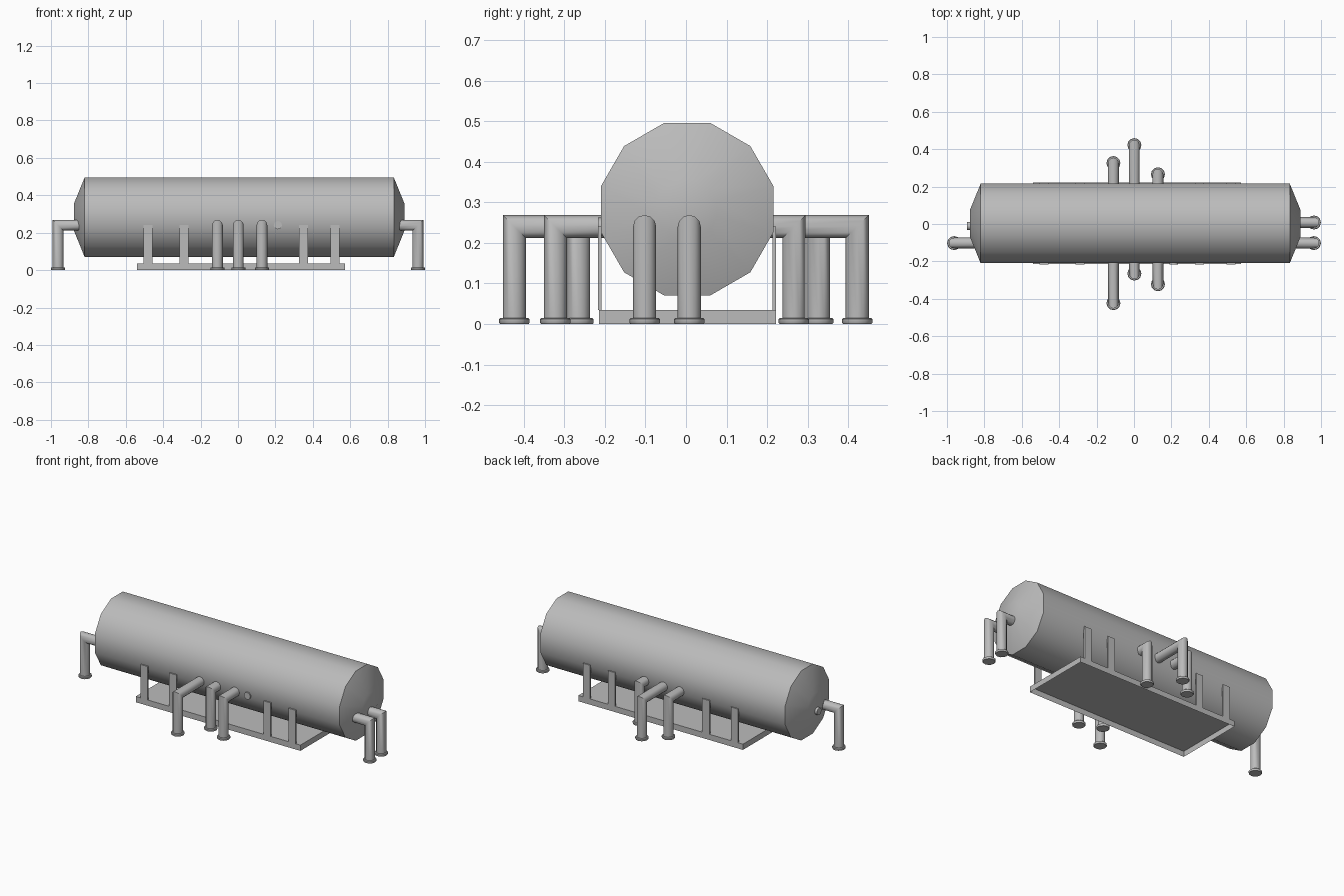
import bpy, bmesh, math
from mathutils import Vector

cube = bpy.data.objects.get("Cube")
if cube:
    bpy.data.objects.remove(cube, do_unlink=True)

grey = bpy.data.materials.new("plain_grey")
grey.use_nodes = True
grey.diffuse_color = (0.5, 0.5, 0.5, 1)
grey.node_tree.nodes["Principled BSDF"].inputs["Base Color"].default_value = (0.5, 0.5, 0.5, 1)

SIDES = 12
PIPE_R, PIPE_Z = 0.0285, 0.24


def finish(name, bm, smooth=True):
    bmesh.ops.recalc_face_normals(bm, faces=bm.faces)
    mesh = bpy.data.meshes.new(name)
    bm.to_mesh(mesh)
    bm.free()
    mesh.materials.append(grey)
    obj = bpy.data.objects.new(name, mesh)
    bpy.context.collection.objects.link(obj)
    if smooth:
        bpy.ops.object.select_all(action='DESELECT')
        obj.select_set(True)
        bpy.context.view_layer.objects.active = obj
        bpy.ops.object.shade_smooth_by_angle(angle=math.radians(40))
    return obj


def skin(bm, rings):
    """Bridge rings of points into a closed, capped tube."""
    loops = [[bm.verts.new(p) for p in ring] for ring in rings]
    for a, b in zip(loops, loops[1:]):
        for i in range(SIDES):
            j = (i + 1) % SIDES
            bm.faces.new((a[i], a[j], b[j], b[i]))
    bm.faces.new(loops[0])
    bm.faces.new(loops[-1])


def circle(centre, axis_u, axis_v, radius, turn=0.0):
    angles = [turn + math.tau * i / SIDES for i in range(SIDES)]
    return [centre + axis_u * (radius * math.cos(a)) + axis_v * (radius * math.sin(a))
            for a in angles]


def lathe(name, origin, axis, profile, turn=0.0):
    """Solid of revolution; profile holds (distance along axis, radius)."""
    origin, axis = Vector(origin), Vector(axis)
    up = Vector((0, 0, 1)) if abs(axis.z) < 0.5 else Vector((0, 1, 0))
    side = up.cross(axis)
    bm = bmesh.new()
    skin(bm, [circle(origin + axis * d, side, up, r, turn) for d, r in profile])
    return finish(name, bm)


def box(name, x, y, z, open_bottom=False):
    bm = bmesh.new()
    bmesh.ops.create_cube(bm, size=1)
    for v in bm.verts:
        v.co = [lo + (c + 0.5) * (hi - lo) for c, (lo, hi) in zip(v.co, (x, y, z))]
    if open_bottom:
        bottom = [f for f in bm.faces if all(v.co.z == z[0] for v in f.verts)]
        bmesh.ops.delete(bm, geom=bottom, context='FACES')
    return finish(name, bm, smooth=False)


def elbow_pipe(name, column, direction, inner):
    """Level pipe leaving the tank, mitred into a column on a foot flange."""
    out, up = Vector(direction), Vector((0, 0, 1))
    side = out.cross(up)
    corner = Vector((column[0], column[1], PIPE_Z))
    start = corner - out * inner
    bm = bmesh.new()
    skin(bm, [circle(start, side, up, PIPE_R),
              circle(corner, side, up + out, PIPE_R),
              circle(Vector((column[0], column[1], 0.005)), side, out, PIPE_R)])
    finish(name, bm)
    lathe(name + "_flange", (column[0], column[1], 0), up,
          [(0, 0.035), (0.003, 0.0375), (0.012, 0.0375), (0.015, 0.034)])


# Tank with shallow domed ends
lathe("tank", (0, 0.003, 0.283), (1, 0, 0),
      [(-0.877, 0.075), (-0.82, 0.22), (0.833, 0.22), (0.89, 0.075)],
      turn=math.radians(15))

# Base tray and leg straps
box("base_tray", (-0.54, 0.572), (-0.215, 0.222), (0, 0.035), open_bottom=True)
for i, x in enumerate((-0.482, -0.289, 0.349, 0.518)):
    for side, y in (("front", -0.2125), ("back", 0.2175)):
        box(f"{side}_leg_{i + 1}", (x - 0.024, x + 0.024),
            (y - 0.0045, y + 0.0045), (0.035, 0.24))

# Side pipes: x, reach to the front, reach to the back
for i, (x, front, back) in enumerate(((-0.11, -0.423, 0.326),
                                      (0.002, -0.265, 0.422),
                                      (0.128, -0.322, 0.266))):
    elbow_pipe(f"front_pipe_{i + 1}", (x, front), (0, -1, 0), -front - 0.18)
    elbow_pipe(f"back_pipe_{i + 1}", (x, back), (0, 1, 0), back - 0.18)

# End pipes
elbow_pipe("left_end_pipe_1", (0.962, 0.008), (1, 0, 0), 0.12)
elbow_pipe("left_end_pipe_2", (0.962, -0.102), (1, 0, 0), 0.12)
elbow_pipe("right_end_pipe", (-0.962, -0.102), (-1, 0, 0), 0.12)

# Short capped nozzles
lathe("front_nozzle", (0.213, -0.18, PIPE_Z), (0, -1, 0), [(0, 0.022), (0.037, 0.022)])
lathe("end_nozzle", (-0.85, -0.011, PIPE_Z), (-1, 0, 0), [(0, 0.022), (0.042, 0.022)])
